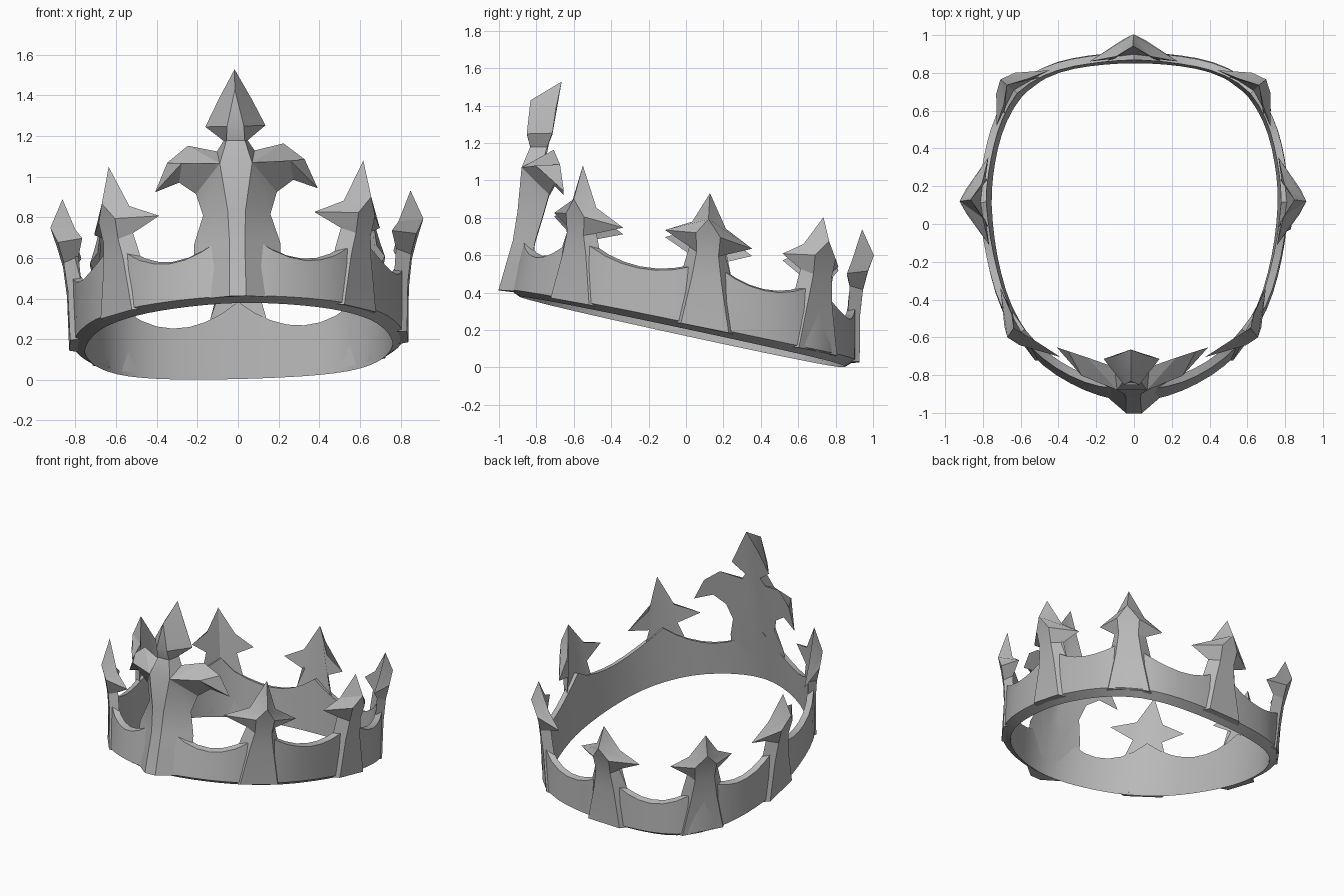
import bpy, bmesh, math
from mathutils import Vector

cube = bpy.data.objects.get("Cube")
if cube:
    bpy.data.objects.remove(cube, do_unlink=True)

# One grey metal for everything
metal = bpy.data.materials.new("grey_metal")
metal.use_nodes = True
GREY = (0.48, 0.48, 0.48, 1)
metal.diffuse_color = GREY
metal.node_tree.nodes["Principled BSDF"].inputs["Base Color"].default_value = GREY

# Half of the inner ring outline, from front to back along the left side
HALF = [(0, -.89), (.2, -.85), (.4, -.745), (.54, -.61), (.65, -.43), (.715, -.22),
        (.75, 0), (.755, .2), (.72, .42), (.66, .58), (.575, .70), (.465, .775),
        (.33, .82), (.15, .845), (0, .85)]


def smooth_path(points, steps=8):
    """Catmull-Rom samples with mirrored ends."""
    p = [Vector(q) for q in points]
    p = [Vector((-p[1].x, p[1].y))] + p + [Vector((-p[-2].x, p[-2].y))]
    out = []
    for i in range(1, len(p) - 2):
        a, b, c, d = p[i - 1:i + 3]
        for k in range(steps):
            t = k / steps
            out.append(0.5 * (2 * b + (c - a) * t + (2 * a - 5 * b + 4 * c - d) * t * t
                              + (3 * b - a - 3 * c + d) * t ** 3))
    return out + [p[-2]]


PATH = smooth_path(HALF)
DIST = [0.0]
for p, q in zip(PATH, PATH[1:]):
    DIST.append(DIST[-1] + (q - p).length)
LENGTH = DIST[-1]


def ring(s):
    """Point on the closed ring at arc length s (0 is the front centre)."""
    s = (s + LENGTH) % (2 * LENGTH) - LENGTH
    a = abs(s)
    i = 0
    while i < len(DIST) - 2 and DIST[i + 1] < a:
        i += 1
    v = PATH[i].lerp(PATH[i + 1], (a - DIST[i]) / (DIST[i + 1] - DIST[i]))
    return Vector((math.copysign(v.x, s), v.y))


def place(s, h, d):
    """Map distance along the ring, height and outward depth to space."""
    b = ring(s)
    t = (ring(s + .03) - ring(s - .03)).normalized()
    n = Vector((t.y, -t.x))
    lean = .04 + (.13 if n.y < 0 else .01) * n.y ** 2
    x = b.x + n.x * (d + .06 * h)
    y = b.y + n.y * d + lean * h
    z = .187 - .215 * b.y + h
    return Vector((x - .015 * (z - .4), y, z + .025 * x))   # slight roll


def arc_at(y):
    return min(zip(PATH, DIST), key=lambda e: abs(e[0].y - y))[1]


def finish(name, bm):
    bmesh.ops.remove_doubles(bm, verts=bm.verts, dist=.0005)
    bmesh.ops.recalc_face_normals(bm, faces=bm.faces)
    mesh = bpy.data.meshes.new(name)
    bm.to_mesh(mesh)
    bm.free()
    mesh.materials.append(metal)
    ob = bpy.data.objects.new(name, mesh)
    bpy.context.collection.objects.link(ob)
    bpy.ops.object.select_all(action='DESELECT')
    ob.select_set(True)
    bpy.context.view_layer.objects.active = ob
    bpy.ops.object.shade_smooth_by_angle(angle=math.radians(25))


# Band with scooped top edge between the spikes
S_FRONT, S_SIDE, S_BACK = arc_at(-.585), arc_at(.10), arc_at(.68)
left_half = [0, S_FRONT, S_SIDE, S_BACK, LENGTH]
stops = [-s for s in reversed(left_half[1:])] + left_half
scoops = [(.25, .13), (.30, .11), (.28, .11), (.23, .16)]    # dip height, rise
SEG = 8
bm = bmesh.new()
rows = []
for g, (dip, rise) in enumerate(scoops + scoops[::-1]):
    for k in range(SEG):
        u = k / SEG
        s = stops[g] + (stops[g + 1] - stops[g]) * u
        top = dip + rise * (2 * u - 1) ** 2
        section = [(0, 0), (.035, .055), (top - .01, .04), (top, 0)]
        rows.append([bm.verts.new(place(s, h, d)) for h, d in section])
for a, b in zip(rows, rows[1:] + rows[:1]):
    for j in range(4):
        m = (j + 1) % 4
        bm.faces.new((a[j], a[m], b[m], b[j]))
finish("band", bm)


def spike(name, centre, outline, ridge, relief=1.0):
    """Mirrored ornament: outline at the back, raised ridge in front."""
    bm = bmesh.new()

    def vert(p, side):
        s, h, d = p
        return bm.verts.new(place(centre + side * s, h, d * relief))

    def face(points):
        """points: list of (point, side); repeated points collapse."""
        clean = []
        for p, side in points:
            key = (p, side if p[0] else 1)
            if key not in clean:
                clean.append(key)
        if len(clean) > 2:
            bm.faces.new([vert(p, side) for p, side in clean])

    heel = (0,) + outline[0][1:]
    for side in (1, -1):
        for i in range(len(outline) - 1):
            face([(outline[i], side), (outline[i + 1], side),
                  (ridge[i + 1], side), (ridge[i], side)])
        face([(heel, 1)] + [(o, side) for o in outline])       # back half
    for r0, r1 in zip(ridge, ridge[1:]):
        if max(r0[0], r1[0]) < .13:                            # front strip
            face([(r0, 1), (r1, 1), (r1, -1), (r0, -1)])
    face([(heel, 1), (outline[0], 1), (ridge[0], 1), (ridge[0], -1), (outline[0], -1)])
    finish(name, bm)


def star_spike(name, centre, reach, arm_h, height, relief=1.0):
    """Flared pillar topped by a three-pointed star."""
    tip = (0, height, .055)
    outline = [(.17, .02, .005), (.135, .3, .005), (.10, arm_h - .06, .005),
               (reach, arm_h, 0), (.09, arm_h + .075, .01), tip]
    ridge = [(.12, .025, .08), (.075, .28, .068), (.055, arm_h - .08, .076),
             (.06, arm_h + .02, .098), (0, arm_h + .105, .125), tip]
    spike(name, centre, outline, ridge, relief)


for side, sign in (("left", 1), ("right", -1)):
    star_spike(side + "_front_side_spike", sign * S_FRONT, .26, .465, .75, .8)
    star_spike(side + "_side_spike", sign * S_SIDE, .235, .50, .745)
    star_spike(side + "_back_side_spike", sign * S_BACK, .205, .51, .745, .8)
star_spike("back_spike", LENGTH, .23, .49, .735)

# Tall front spike with drooping arms and a spear head
barb, point = (.425, .585, -.025), (0, 1.15, -.03)
elbow, heart = (.23, .705, .075), (.06, .69, .11)
front_outline = [(.22, .03, .01), (.21, .30, .005), (.17, .44, -.03), (.205, .55, -.035),
                 (.29, .615, -.03), barb, (.345, .72, -.02), (.23, .79, -.015),
                 (.085, .75, 0), (.055, .80, -.01), (.14, .875, -.015),
                 (.075, 1.005, -.02), point]
front_ridge = [(.032, .035, .12), (.03, .30, .088), (.035, .46, .09), heart, elbow, barb,
               elbow, heart, heart, (.035, .80, .08), (.03, .87, .11),
               (0, 1.05, .12), point]
spike("front_spike", 0, front_outline, front_ridge)
